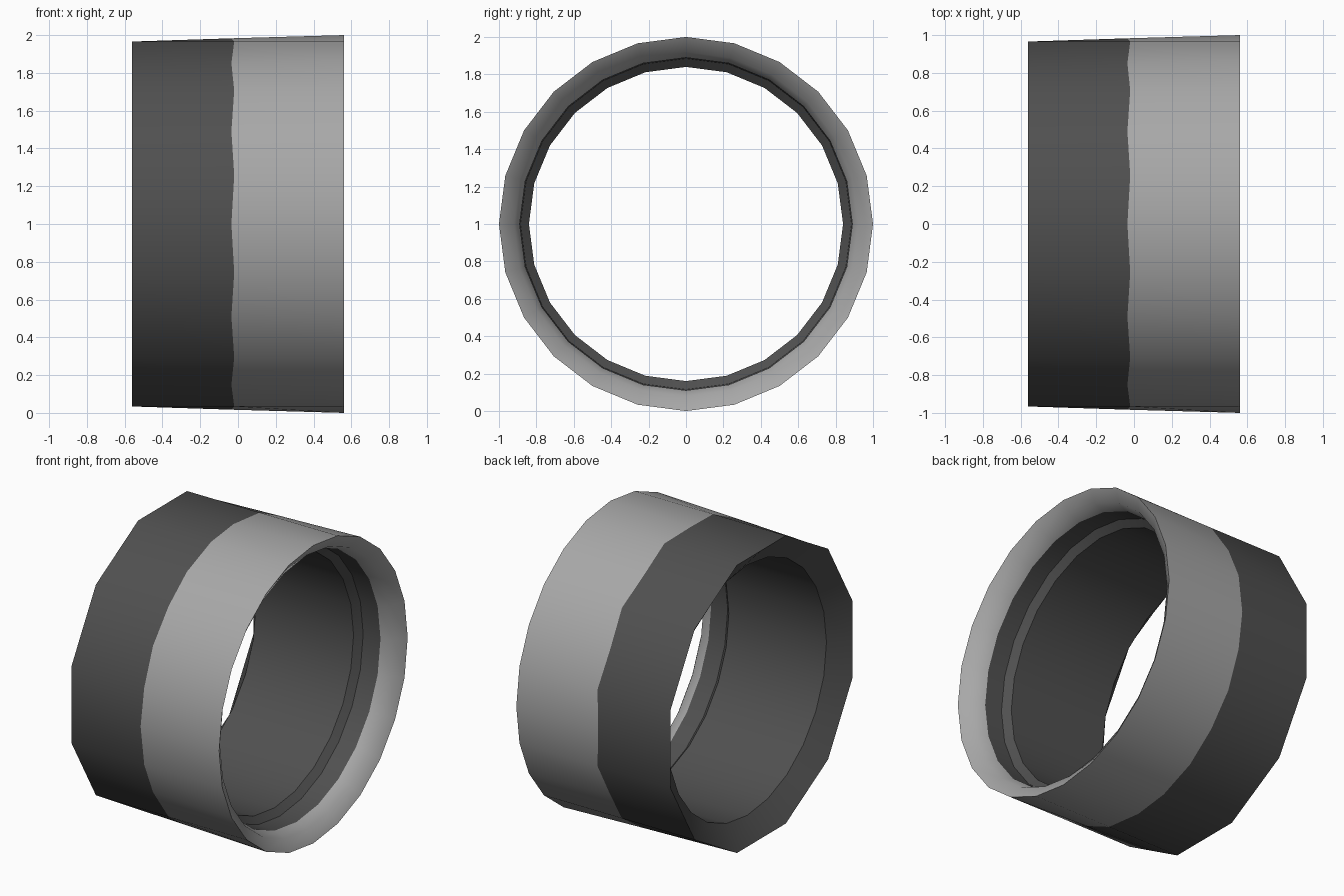
import bpy
import math

cube = bpy.data.objects.get("Cube")
if cube:
    bpy.data.objects.remove(cube, do_unlink=True)

SIDES = 24
MID = math.cos(math.radians(15))     # flat middle of a twelve-sided edge
SEAM_MID = (1 + MID) / 2             # halfway between twelve and round


def make_material(name, value):
    mat = bpy.data.materials.new(name)
    mat.use_nodes = True
    color = (value, value, value, 1)
    mat.diffuse_color = color
    mat.node_tree.nodes["Principled BSDF"].inputs["Base Color"].default_value = color
    return mat


def lathe(name, profile, mat):
    """Spin (x, radius, mid radius factor, mid x shift) rows round the x axis."""
    verts = []
    for x, radius, factor, shift in profile:
        for j in range(SIDES):
            a = math.tau * j / SIDES
            mid = j % 2 == 0
            r = radius * factor if mid else radius
            verts.append((x + shift * mid, r * math.sin(a), 1 + r * math.cos(a)))
    faces = []
    for i in range(len(profile) - 1):
        for j in range(SIDES):
            k = (j + 1) % SIDES
            low, high = i * SIDES, (i + 1) * SIDES
            faces.append((low + j, low + k, high + k, high + j))
    mesh = bpy.data.meshes.new(name)
    mesh.from_pydata(verts, [], faces)
    mesh.materials.append(mat)
    obj = bpy.data.objects.new(name, mesh)
    bpy.context.collection.objects.link(obj)
    bpy.ops.object.select_all(action="DESELECT")
    obj.select_set(True)
    bpy.context.view_layer.objects.active = obj
    bpy.ops.object.shade_smooth_by_angle(angle=math.radians(40))
    return obj


dark = make_material("dark grey", 0.08)
light = make_material("light grey", 0.39)

seam = (-0.02, 1, SEAM_MID, -0.015)
inner_seam = (0.435, 0.89, 1, 0)

# Dark body: outer wall, twelve-sided rim, sloped lip, bore and inner step
lathe("dark_body", [
    seam,
    (-0.56, 1, MID, 0),
    (-0.455, 0.84, 1, 0),
    (0.27, 0.84, 1, 0),
    (0.31, 0.885, 1, 0),
    inner_seam,
], dark)

# Light collar: inner cone, sloped lip, round rim and outer wall
lathe("light_collar", [
    inner_seam,
    (0.51, 0.92, 1, 0),
    (0.56, 1, 1, 0),
    seam,
], light)
